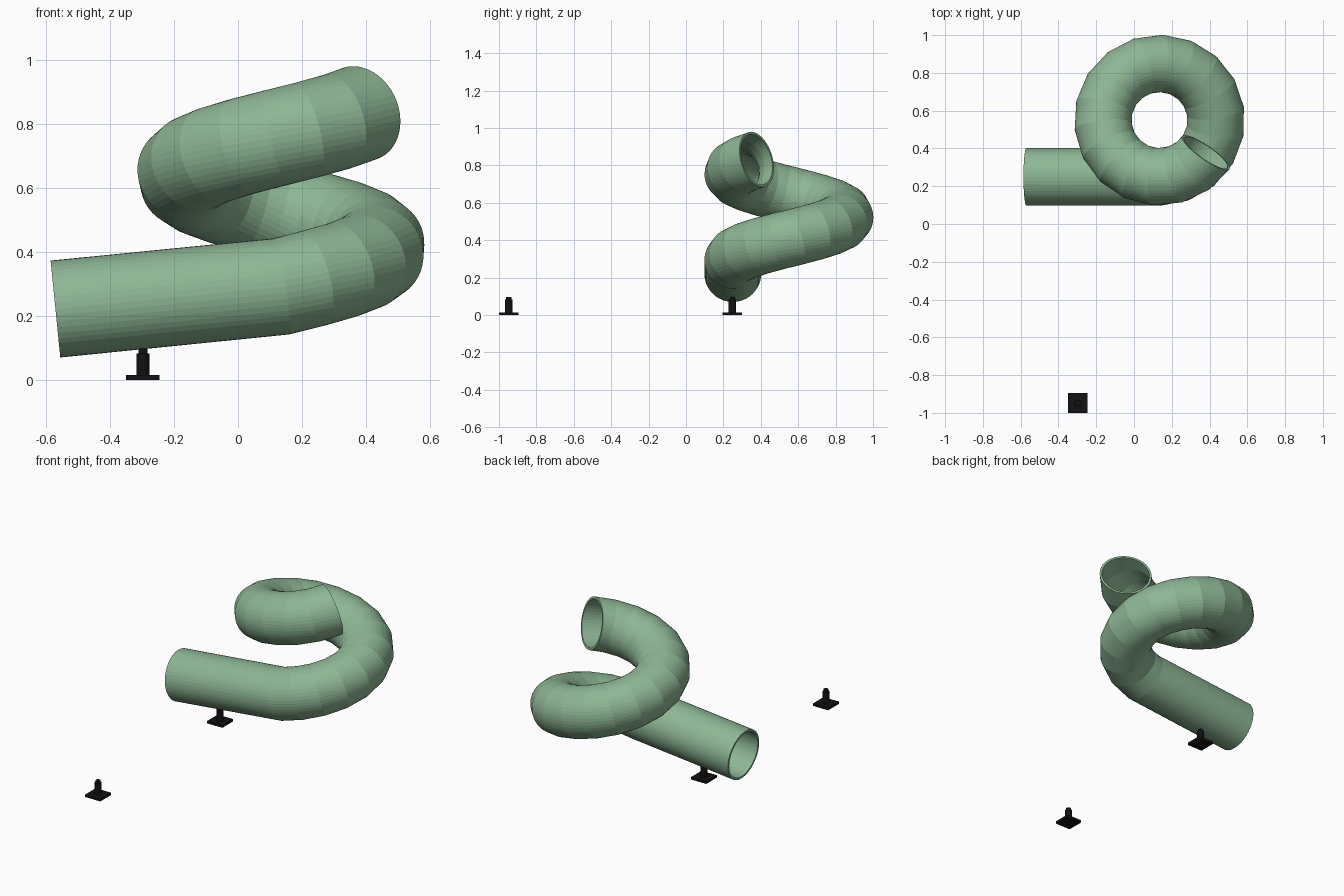
import bpy, bmesh, math
from mathutils import Vector

if "Cube" in bpy.data.objects:
    bpy.data.objects.remove(bpy.data.objects["Cube"])


def material(name, rgb):
    m = bpy.data.materials.new(name)
    m.diffuse_color = (*rgb, 1)
    m.use_nodes = True
    m.node_tree.nodes["Principled BSDF"].inputs["Base Color"].default_value = m.diffuse_color
    return m


green = material("soft green", (0.27, 0.47, 0.30))
black = material("black", (0.006, 0.006, 0.006))


def finish(name, bm, mat):
    bmesh.ops.recalc_face_normals(bm, faces=bm.faces)
    me = bpy.data.meshes.new(name)
    bm.to_mesh(me)
    bm.free()
    me.materials.append(mat)
    ob = bpy.data.objects.new(name, me)
    bpy.context.collection.objects.link(ob)
    return ob


# Tube path: straight lead-in, then a rising spiral
CX, CY, R = 0.135, 0.55, 0.30
OUTER, INNER, SIDES, STEPS = 0.152, 0.139, 48, 21
START, SWEEP = math.radians(-90), math.radians(415)
Z0, RISE = 0.292, 0.54
path = [Vector((-0.57, CY - R, 0.2215))]
for i in range(STEPS + 1):
    t = i / STEPS
    a = START + SWEEP * t
    path.append(Vector((CX + R * math.cos(a), CY + R * math.sin(a), Z0 + RISE * t)))

# Hollow tube: outer and inner skins joined by rims
bm = bmesh.new()
skins = {OUTER: [], INNER: []}
last = len(path) - 1
for i, p in enumerate(path):
    if i == 0:
        tan = path[1] - p
    elif i == last:
        a = START + SWEEP
        tan = Vector((-math.sin(a), math.cos(a), RISE / (SWEEP * R)))
    else:
        tan = (p - path[i - 1]).normalized() + (path[i + 1] - p).normalized()
    tan.normalize()
    side = tan.cross(Vector((0, 0, 1))).normalized()
    up = side.cross(tan)
    for r, rings in skins.items():
        rings.append([bm.verts.new(p + r * (math.cos(k * math.tau / SIDES) * side
                                            + math.sin(k * math.tau / SIDES) * up))
                      for k in range(SIDES)])


def bridge(a, b):
    for k in range(SIDES):
        n = (k + 1) % SIDES
        bm.faces.new((a[k], a[n], b[n], b[k]))


for rings in skins.values():
    for a, b in zip(rings, rings[1:]):
        bridge(a, b)
for end in (0, -1):
    bridge(skins[OUTER][end], skins[INNER][end])
finish("spiral_tube", bm, green)


# Small floor stands: square foot, round post, narrower pin
def lathe_post(bm, x, y, z0, z1, r):
    ret = bmesh.ops.create_cone(bm, cap_ends=True, segments=24, radius1=r, radius2=r, depth=z1 - z0)
    bmesh.ops.translate(bm, verts=ret["verts"], vec=(x, y, (z0 + z1) / 2))


def stand(name, x, y):
    bm = bmesh.new()
    ret = bmesh.ops.create_cube(bm, size=1)
    bmesh.ops.scale(bm, verts=ret["verts"], vec=(0.104, 0.104, 0.015))
    bmesh.ops.translate(bm, verts=ret["verts"], vec=(x, y, 0.0075))
    lathe_post(bm, x, y, 0.01, 0.083, 0.02)
    lathe_post(bm, x, y, 0.08, 0.098, 0.014)
    finish(name, bm, black)


stand("front_stand", -0.297, -0.948)
stand("tube_stand", -0.297, 0.248)
